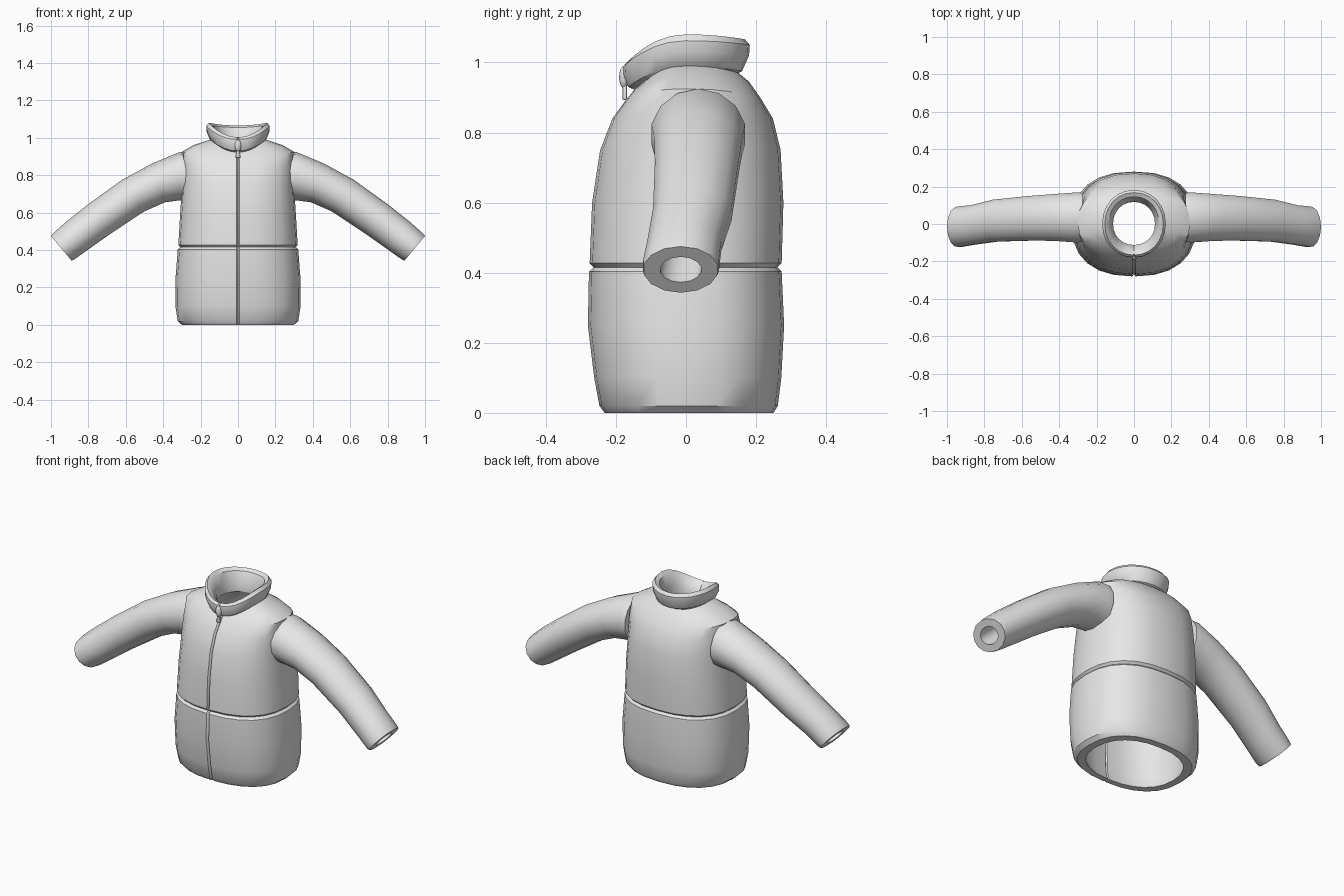
import bpy, bmesh, math
from mathutils import Vector

if "Cube" in bpy.data.objects:
    bpy.data.objects.remove(bpy.data.objects["Cube"])

fabric = bpy.data.materials.new("grey fabric")
fabric.diffuse_color = (0.8, 0.8, 0.8, 1)
fabric.use_nodes = True
fabric.node_tree.nodes["Principled BSDF"].inputs["Base Color"].default_value = fabric.diffuse_color


def finish(bm, name, angle=35):
    bmesh.ops.recalc_face_normals(bm, faces=bm.faces)
    me = bpy.data.meshes.new(name)
    bm.to_mesh(me)
    bm.free()
    me.materials.append(fabric)
    ob = bpy.data.objects.new(name, me)
    bpy.context.collection.objects.link(ob)
    bpy.ops.object.select_all(action='DESELECT')
    ob.select_set(True)
    bpy.context.view_layer.objects.active = ob
    bpy.ops.object.shade_smooth_by_angle(angle=math.radians(angle))
    return ob


def loft(name, rings):
    """Closed shell: the last ring joins the first again."""
    bm = bmesh.new()
    loops = [[bm.verts.new(p) for p in r] for r in rings]
    n = len(loops[0])
    for i, a in enumerate(loops):
        b = loops[(i + 1) % len(loops)]
        for j in range(n):
            k = (j + 1) % n
            bm.faces.new((a[j], a[k], b[k], b[j]))
    return finish(bm, name)


def ring(rx, yf, yb, zf, zs, zb, power, seam, depth, sides=24):
    """Rounded ring with own front/back depths and front/side/back heights;
    a narrow groove marks the zip line at the front."""
    step = 2 * math.pi / sides
    angles = [0, seam] + [i * step for i in range(1, sides)] + [-seam]
    pts = []
    for t in angles:
        s, c = math.sin(t), math.cos(t)
        x = math.copysign(abs(s) ** (2 / power), s) * rx
        y = abs(c) ** (2 / power)
        y = -y * yf if c > 0 else y * yb
        z = zs + ((zf if c > 0 else zb) - zs) * c * c
        if t == 0:
            y += depth
        pts.append((x, y, z))
    return pts


# Body: outside from hem to neck, then the lining back down
outer = [(.30, .232, .25, 0, 0, 0), (.322, .247, .262, .02, .02, .02),
         (.335, .262, .272, .1, .1, .1), (.334, .28, .28, .25, .25, .25),
         (.322, .277, .273, .403, .403, .403),
         (.308, .264, .261, .415, .415, .415),
         (.319, .275, .273, .427, .427, .427),
         (.309, .268, .278, .6, .6, .6), (.299, .245, .27, .75, .75, .75),
         (.298, .21, .248, .84, .86, .84), (.300, .17, .215, .895, .925, .895),
         (.24, .145, .18, .925, .96, .945), (.15, .125, .15, .94, .99, .97)]
lining = [(.112, .112, .118, .93, .96, .95), (.23, .13, .16, .86, .89, .86),
          (.25, .2, .22, .7, .7, .7), (.265, .225, .225, .4, .4, .4),
          (.272, .215, .225, .05, .05, .05), (.258, .2, .212, 0, 0, 0)]
loft("body", [ring(*r, 2.4, .012, .012) for r in outer]
     + [ring(*r, 2.3, .012, -.006) for r in lining])

# Collar: puffy stand-up ring, lower at the front
collar = [(.12, .13, .13, .915, .97, .96), (.15, .165, .16, .93, .99, .975),
          (.167, .18, .18, .965, 1.03, 1.02), (.17, .178, .182, .99, 1.062, 1.05),
          (.156, .166, .168, 1.003, 1.08, 1.066),
          (.135, .142, .146, .99, 1.065, 1.055),
          (.112, .112, .118, .95, 1.0, 1.0), (.112, .112, .118, .92, .95, .95)]
loft("collar", [ring(*r, 2.1, .03, .008 if i < 5 else -.004)
                for i, r in enumerate(collar)])

# Sleeves: each section is given by its top (x, z), bottom (x, z), y and depth
sections = [(.275, .925, .275, .665, .035, .135), (.31, .925, .315, .665, .035, .137),
            (.46, .862, .39, .655, .035, .128), (.62, .775, .50, .607, .03, .122),
            (.80, .645, .68, .488, .018, .115), (.92, .55, .80, .403, -.005, .108),
            (.985, .492, .872, .352, -.014, .111), (1.0, .475, .89, .343, -.015, .108)]


def sleeve_ring(sec, side, scale, sides=14):
    xt, zt, xb, zb, y, ry = sec
    mid = Vector(((xt + xb) / 2, y, (zt + zb) / 2))
    up = Vector(((xt - xb) / 2, 0, (zt - zb) / 2)) * scale
    pts = []
    for i in range(sides):
        t = 2 * math.pi * i / sides
        p = mid + up * math.cos(t) + Vector((0, ry * scale * math.sin(t), 0))
        pts.append((p.x * side, p.y, p.z))
    return pts


for side, label in ((-1, "left"), (1, "right")):
    loft(label + "_sleeve", [sleeve_ring(s, side, 1) for s in sections]
         + [sleeve_ring(s, side, .55) for s in reversed(sections)])

# Zip slider: small rounded body on the collar front
bm = bmesh.new()
bmesh.ops.create_uvsphere(bm, u_segments=12, v_segments=8, radius=1)
bmesh.ops.scale(bm, vec=(.017, .014, .032), verts=bm.verts)
bmesh.ops.translate(bm, vec=(0, -.177, .958), verts=bm.verts)
finish(bm, "zip_slider")

# Zip pull: flat tapered tab hanging from the slider
bm = bmesh.new()
bmesh.ops.create_cube(bm, size=1)
for v in bm.verts:
    wide = .026 if v.co.z < 0 else .014
    v.co = (v.co.x * wide, v.co.y * .013 - .175, v.co.z * .056 + .921)
bmesh.ops.bevel(bm, geom=bm.edges[:], offset=.004, segments=2,
                profile=.5, affect='EDGES')
finish(bm, "zip_pull")
